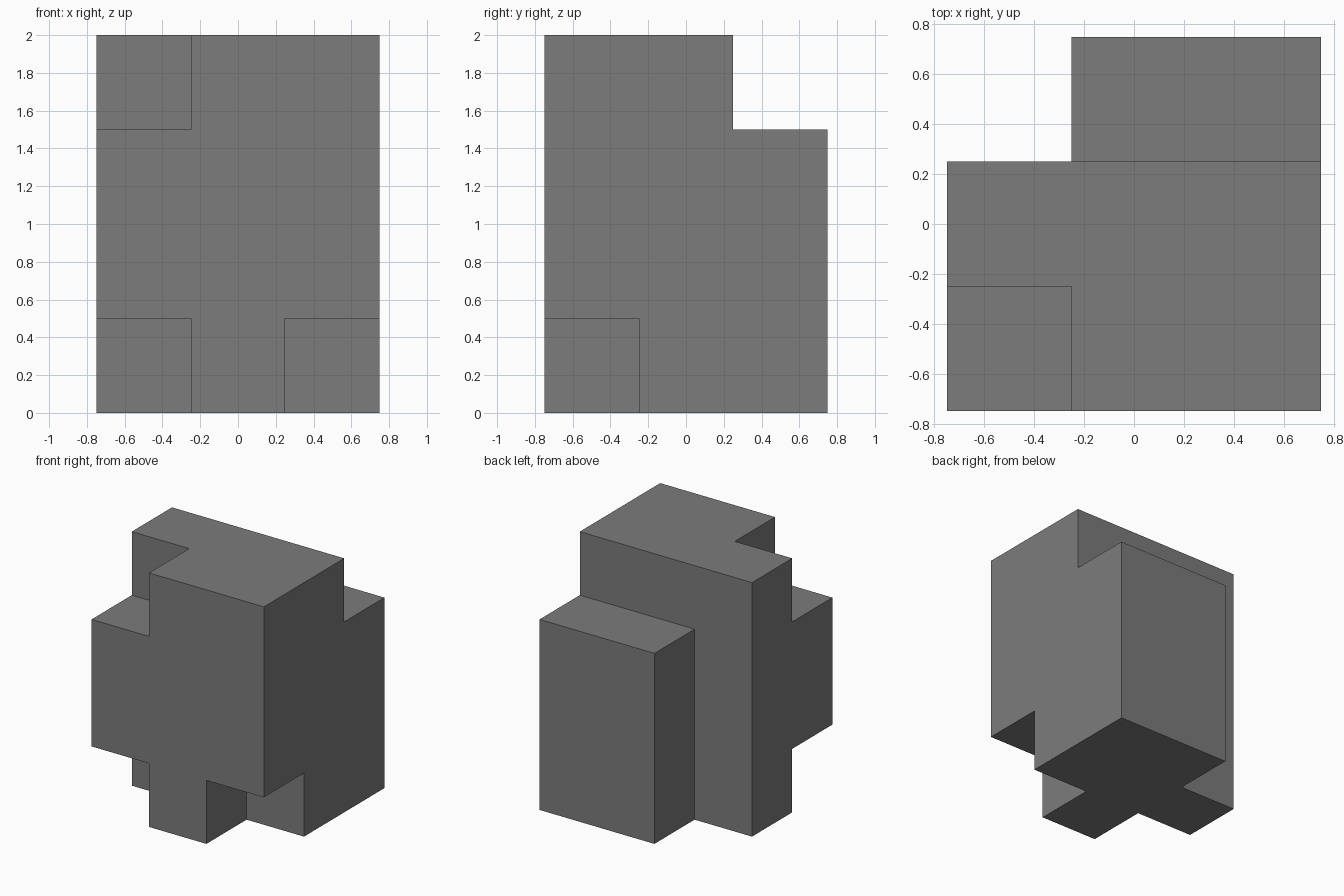
import bpy, bmesh, itertools
from mathutils import Vector

cube = bpy.data.objects.get("Cube")
if cube:
    bpy.data.objects.remove(cube, do_unlink=True)

# Grid lines that divide the block into 3 x 3 x 3 cells
SIDE = (-0.75, -0.25, 0.25, 0.75)
LEVELS = (0, 0.5, 1.5, 2)
LINES = (SIDE, SIDE, LEVELS)


def is_solid(cell):
    if not all(0 <= c <= 2 for c in cell):
        return False
    x, y, z = cell
    right, left = x == 0, x == 2
    front, back = y == 0, y == 2
    bottom, top = z == 0, z == 2
    notches = (
        back and right,             # full-height back corner
        back and top,               # step along the upper back
        front and right and top,    # upper front corner
        front and right and bottom, # lower front corners
        front and left and bottom,
    )
    return not any(notches)


def add_wall(bm, cell, axis, side):
    """Add the square of a cell that faces along one axis."""
    u, v = (axis + 1) % 3, (axis + 2) % 3
    loop = [(0, 0), (1, 0), (1, 1), (0, 1)]
    corners = []
    for du, dv in (loop if side else reversed(loop)):
        p = Vector()
        p[axis] = LINES[axis][cell[axis] + side]
        p[u] = LINES[u][cell[u] + du]
        p[v] = LINES[v][cell[v] + dv]
        corners.append(bm.verts.new(p))
    bm.faces.new(corners)


# Notched block: walls only where a solid cell meets empty space
bm = bmesh.new()
for cell in itertools.product(range(3), repeat=3):
    if not is_solid(cell):
        continue
    for axis, side in itertools.product(range(3), (0, 1)):
        neighbour = list(cell)
        neighbour[axis] += 1 if side else -1
        if not is_solid(neighbour):
            add_wall(bm, cell, axis, side)

# Weld the squares and merge them into whole flat faces
bmesh.ops.remove_doubles(bm, verts=bm.verts, dist=0.001)
bmesh.ops.dissolve_limit(bm, angle_limit=0.01, verts=bm.verts, edges=bm.edges)
bmesh.ops.recalc_face_normals(bm, faces=bm.faces)

mesh = bpy.data.meshes.new("notched_block")
bm.to_mesh(mesh)
bm.free()

# Plain grey
grey = bpy.data.materials.new("grey")
grey.use_nodes = True
grey.diffuse_color = (0.2, 0.2, 0.2, 1)
grey.node_tree.nodes["Principled BSDF"].inputs["Base Color"].default_value = (0.2, 0.2, 0.2, 1)
mesh.materials.append(grey)

block = bpy.data.objects.new("notched_block", mesh)
bpy.context.collection.objects.link(block)
